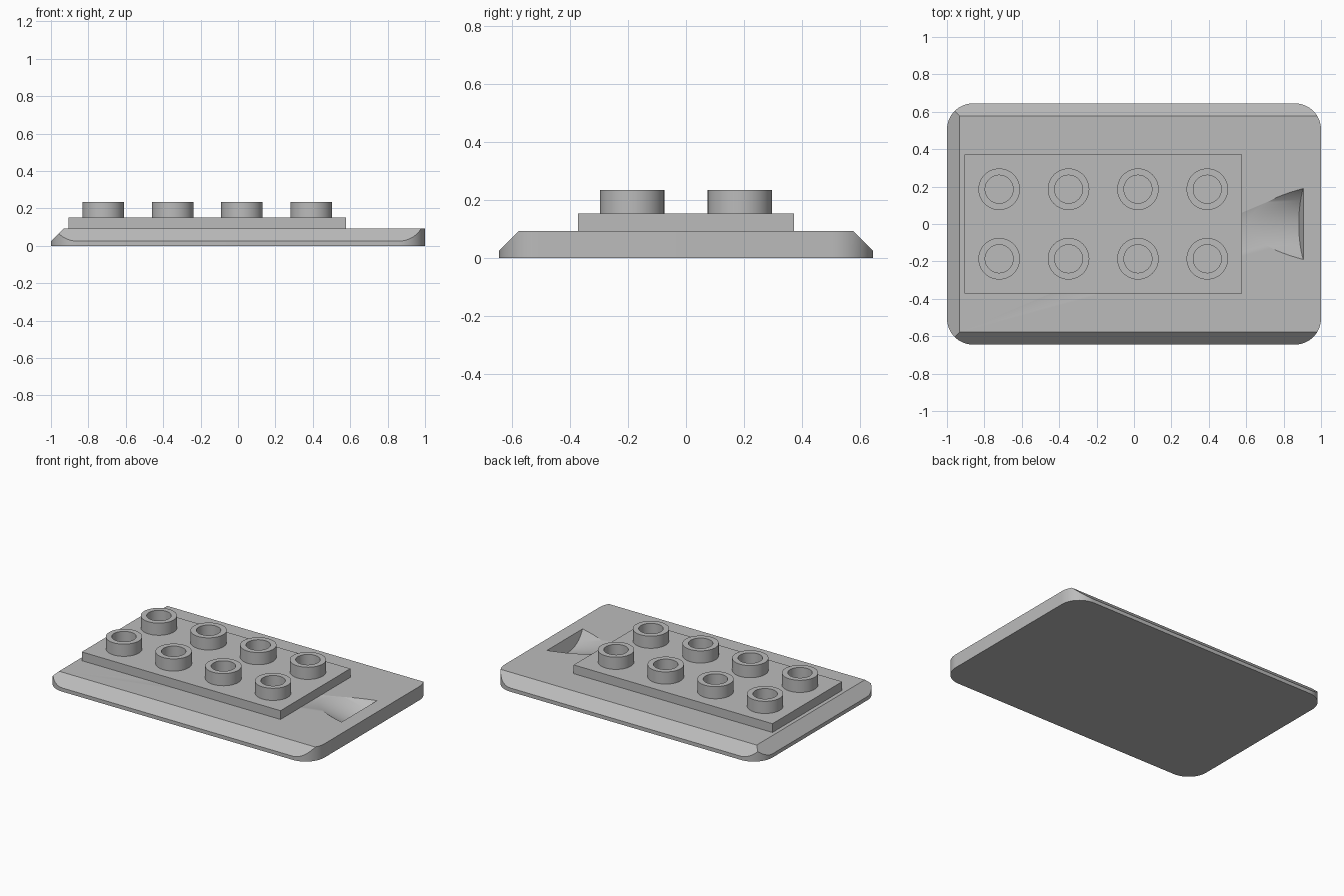
import bpy, bmesh
from math import atan, sin, cos, pi, radians
from mathutils import Matrix, Vector

cube = bpy.data.objects.get("Cube")
if cube:
    bpy.data.objects.remove(cube, do_unlink=True)

gray = bpy.data.materials.new("plain gray")
gray.use_nodes = True
gray.diffuse_color = (0.5, 0.5, 0.5, 1)
gray.node_tree.nodes["Principled BSDF"].inputs["Base Color"].default_value = (0.5, 0.5, 0.5, 1)

BASE_TOP, PLATE_TOP, STUD_TOP = 0.093, 0.152, 0.234
HALF_X, HALF_Y, CORNER = 1.0, 0.645, 0.14
CHAMFER = 0.068


def make_object(name, bm):
    bmesh.ops.recalc_face_normals(bm, faces=bm.faces)
    mesh = bpy.data.meshes.new(name)
    bm.to_mesh(mesh)
    bm.free()
    mesh.materials.append(gray)
    obj = bpy.data.objects.new(name, mesh)
    bpy.context.collection.objects.link(obj)
    return obj


def activate(obj):
    bpy.ops.object.select_all(action='DESELECT')
    obj.select_set(True)
    bpy.context.view_layer.objects.active = obj


def smooth(obj):
    activate(obj)
    bpy.ops.object.shade_smooth_by_angle(angle=radians(30))


# Base: rounded slab, chamfered along the front, back and right-hand end
def build_base():
    bm = bmesh.new()
    outline = []
    steps = 14
    for quarter, (sx, sy) in enumerate([(1, 1), (-1, 1), (-1, -1), (1, -1)]):
        for i in range(steps + 1):
            a = (quarter + i / steps) * pi / 2
            outline.append(bm.verts.new((sx * (HALF_X - CORNER) + CORNER * cos(a),
                                         sy * (HALF_Y - CORNER) + CORNER * sin(a), 0)))
    face = bm.faces.new(outline)
    raised = bmesh.ops.extrude_face_region(bm, geom=[face])["geom"]
    bmesh.ops.translate(bm, vec=(0, 0, BASE_TOP),
                        verts=[v for v in raised if isinstance(v, bmesh.types.BMVert)])
    bmesh.ops.recalc_face_normals(bm, faces=bm.faces)
    for side, reach in (((0, 1), HALF_Y), ((0, -1), HALF_Y), ((-1, 0), HALF_X)):
        direction = Vector((*side, 0))
        cut = bmesh.ops.bisect_plane(
            bm, geom=bm.verts[:] + bm.edges[:] + bm.faces[:],
            plane_co=direction * (reach - CHAMFER) + Vector((0, 0, BASE_TOP)),
            plane_no=direction + Vector((0, 0, 1)), clear_outer=True)["geom_cut"]
        bmesh.ops.holes_fill(bm, edges=[e for e in cut if isinstance(e, bmesh.types.BMEdge)])
    return make_object("base", bm)


# Thumb notch: tilted cylinder sunk into the base
def cut_notch(base):
    tilt, radius, depth, length, end_x = atan(0.3), 0.257, 0.0835, 1.0, 0.905
    axis = Vector((cos(tilt), 0, -sin(tilt)))
    up = Vector((sin(tilt), 0, cos(tilt)))
    centre = Vector((end_x, 0, BASE_TOP)) + up * (radius - depth) - axis * length / 2
    bm = bmesh.new()
    bmesh.ops.create_cone(bm, cap_ends=True, segments=96, radius1=radius, radius2=radius, depth=length,
                          matrix=Matrix.Translation(centre) @ Matrix.Rotation(pi / 2 + tilt, 4, 'Y'))
    cutter = make_object("notch_cutter", bm)
    cutter.hide_render = True
    mod = base.modifiers.new("notch", 'BOOLEAN')
    mod.operation, mod.solver, mod.object = 'DIFFERENCE', 'EXACT', cutter
    activate(base)
    bpy.ops.object.modifier_apply(modifier=mod.name)
    bpy.data.objects.remove(cutter, do_unlink=True)


base = build_base()
cut_notch(base)
smooth(base)

# Raised plate
bm = bmesh.new()
bmesh.ops.create_cube(bm, size=1, matrix=Matrix.Translation((-0.164, 0, (BASE_TOP + PLATE_TOP) / 2))
                      @ Matrix.Diagonal((1.484, 0.744, PLATE_TOP - BASE_TOP, 1)))
make_object("raised_plate", bm)


# Hollow studs: a ring profile spun around its axis
def build_stud(name, x, y):
    bm = bmesh.new()
    height = STUD_TOP - PLATE_TOP
    ring = [bm.verts.new((r, 0, z)) for r, z in
            ((0.111, 0), (0.111, height), (0.075, height), (0.075, 0))]
    edges = [bm.edges.new(pair) for pair in zip(ring, ring[1:])]
    bmesh.ops.spin(bm, geom=ring + edges, cent=(0, 0, 0), axis=(0, 0, 1),
                   angle=2 * pi, steps=48, use_merge=True)
    bmesh.ops.remove_doubles(bm, verts=bm.verts, dist=0.0001)
    stud = make_object(name, bm)
    stud.location = (x, y, PLATE_TOP)
    smooth(stud)


for column in range(4):
    for row, y in (("front", -0.186), ("back", 0.186)):
        build_stud(f"stud_{row}_{column + 1}", -0.721 + 0.371 * column, y)
